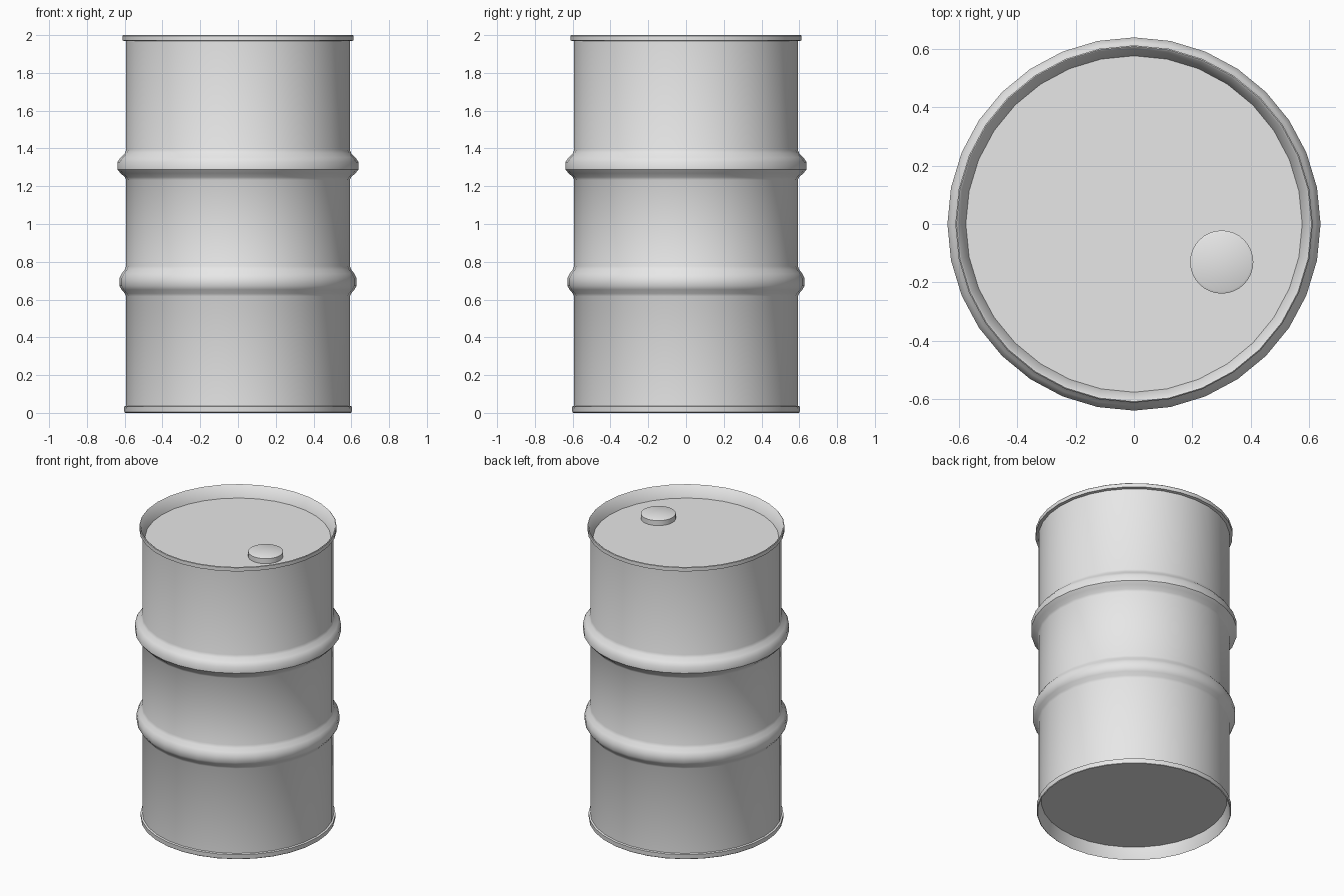
import bpy, bmesh, math
from mathutils import Matrix, Vector

cube = bpy.data.objects.get("Cube")
if cube:
    bpy.data.objects.remove(cube, do_unlink=True)

SIDES = 32

steel = bpy.data.materials.new("grey_steel")
steel.use_nodes = True
GREY = (0.8, 0.8, 0.8, 1.0)
steel.diffuse_color = GREY
steel.node_tree.nodes["Principled BSDF"].inputs["Base Color"].default_value = GREY


def lathe(name, profile, centre=(0, 0, 0), angle=40):
    """Revolve (radius, height) points about z; a zero radius closes to a point."""
    bm = bmesh.new()
    verts = [bm.verts.new((r, 0, z)) for r, z in profile]
    edges = [bm.edges.new(pair) for pair in zip(verts, verts[1:])]
    bmesh.ops.spin(bm, geom=verts + edges, cent=(0, 0, 0), axis=(0, 0, 1),
                   angle=math.tau, steps=SIDES)
    bmesh.ops.remove_doubles(bm, verts=bm.verts, dist=0.0005)
    bmesh.ops.recalc_face_normals(bm, faces=bm.faces)
    bmesh.ops.transform(bm, matrix=Matrix.Translation(Vector(centre)), verts=bm.verts)
    mesh = bpy.data.meshes.new(name)
    bm.to_mesh(mesh)
    bm.free()
    mesh.materials.append(steel)
    obj = bpy.data.objects.new(name, mesh)
    bpy.context.collection.objects.link(obj)
    bpy.ops.object.select_all(action='DESELECT')
    bpy.context.view_layer.objects.active = obj
    obj.select_set(True)
    bpy.ops.object.shade_smooth_by_angle(angle=math.radians(angle))
    return obj


WALL = 0.592
PLATE = 0.575


def hoop(z, radius):
    """Rolled ridge in the wall, listed from bottom to top."""
    mid = (WALL + radius) / 2
    return [(WALL, z - 0.075), (WALL + 0.007, z - 0.06), (mid + 0.006, z - 0.04),
            (radius, z - 0.02), (radius, z + 0.02), (mid + 0.006, z + 0.045),
            (WALL + 0.007, z + 0.067), (WALL, z + 0.085)]


# Closed drum: recessed base, bottom rim, hooped wall, top rim, recessed lid
bottom = [(0, 0.08), (PLATE, 0.08), (0.594, 0.006), (0.597, 0),
          (0.602, 0.004), (0.604, 0.034), (WALL, 0.037)]
top = [(WALL, 1.968), (0.611, 1.971), (0.611, 1.996), (0.607, 2.0),
       (0.601, 1.996), (PLATE, 1.92), (0, 1.92)]
lathe("drum_body", bottom + hoop(0.692, 0.628) + hoop(1.308, 0.638) + top)

# Filler cap on the lid
lathe("filler_cap", [(0, 0), (0.108, 0), (0.108, 0.036), (0.1, 0.04), (0, 0.043)],
      centre=(0.3, -0.13, 1.918))
